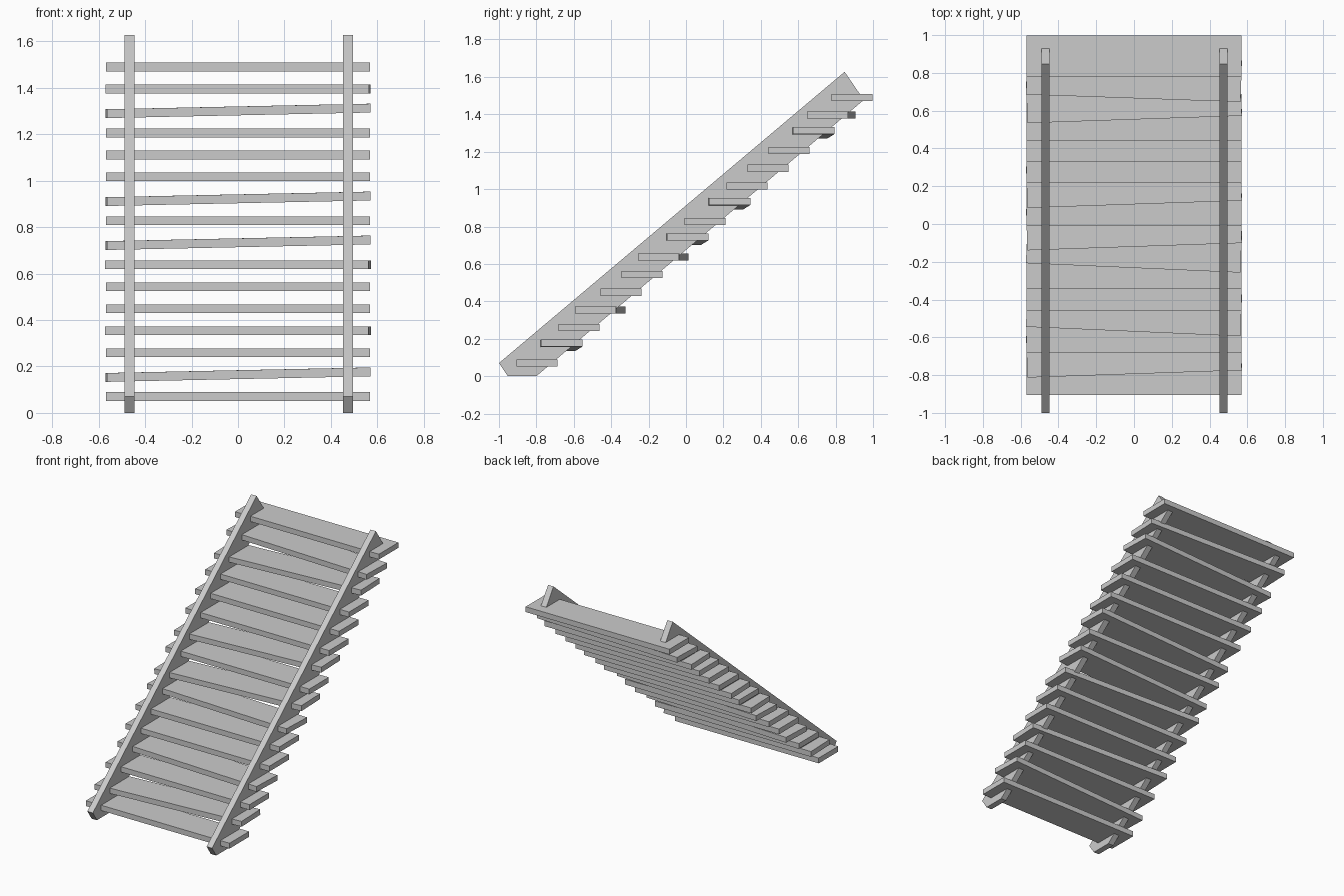
import bpy
import bmesh
from mathutils import Matrix, Vector

cube = bpy.data.objects.get("Cube")
if cube:
    bpy.data.objects.remove(cube)

# Single grey finish
grey = bpy.data.materials.new("plain grey")
grey.use_nodes = True
COLOR = (0.6, 0.6, 0.6, 1)
grey.diffuse_color = COLOR
grey.node_tree.nodes["Principled BSDF"].inputs["Base Color"].default_value = COLOR


def add_object(name, bm):
    bmesh.ops.recalc_face_normals(bm, faces=bm.faces)
    mesh = bpy.data.meshes.new(name)
    bm.to_mesh(mesh)
    bm.free()
    mesh.materials.append(grey)
    obj = bpy.data.objects.new(name, mesh)
    bpy.context.collection.objects.link(obj)
    return obj


# Side rails: sloped plank profile (y, z) extruded across its thickness
RAIL = [(-1, 0.07), (-0.953, 0), (-0.8, 0), (0.951, 1.477), (0.848, 1.627)]
RAIL_WIDTH = 0.043


def add_rail(name, x):
    bm = bmesh.new()
    face = bm.faces.new([bm.verts.new((x - RAIL_WIDTH / 2, y, z)) for y, z in RAIL])
    ext = bmesh.ops.extrude_face_region(bm, geom=[face])
    verts = [g for g in ext["geom"] if isinstance(g, bmesh.types.BMVert)]
    bmesh.ops.translate(bm, verts=verts, vec=(RAIL_WIDTH, 0, 0))
    add_object(name, bm)


add_rail("right_rail", -0.468)
add_rail("left_rail", 0.474)

# Treads: evenly spaced boards, a few of them knocked askew
SIZE = (1.136, 0.22, 0.038)
FIRST, LAST, COUNT = Vector((0, -0.796, 0.07)), Vector((0, 0.888, 1.49)), 16
YAW = {3: -0.044, 6: -0.044, 14: -0.035}
LOOSE = (1, 7, 9, 13)

for i in range(COUNT):
    bm = bmesh.new()
    bmesh.ops.create_cube(bm, size=1, matrix=Matrix.Diagonal((*SIZE, 1)))
    tread = add_object(f"tread_{i + 1}", bm)
    tread.location = FIRST.lerp(LAST, i / (COUNT - 1))
    if i in LOOSE:
        tread.rotation_euler = (0, -0.021, 0.034)
    else:
        tread.rotation_euler.z = YAW.get(i, 0)
